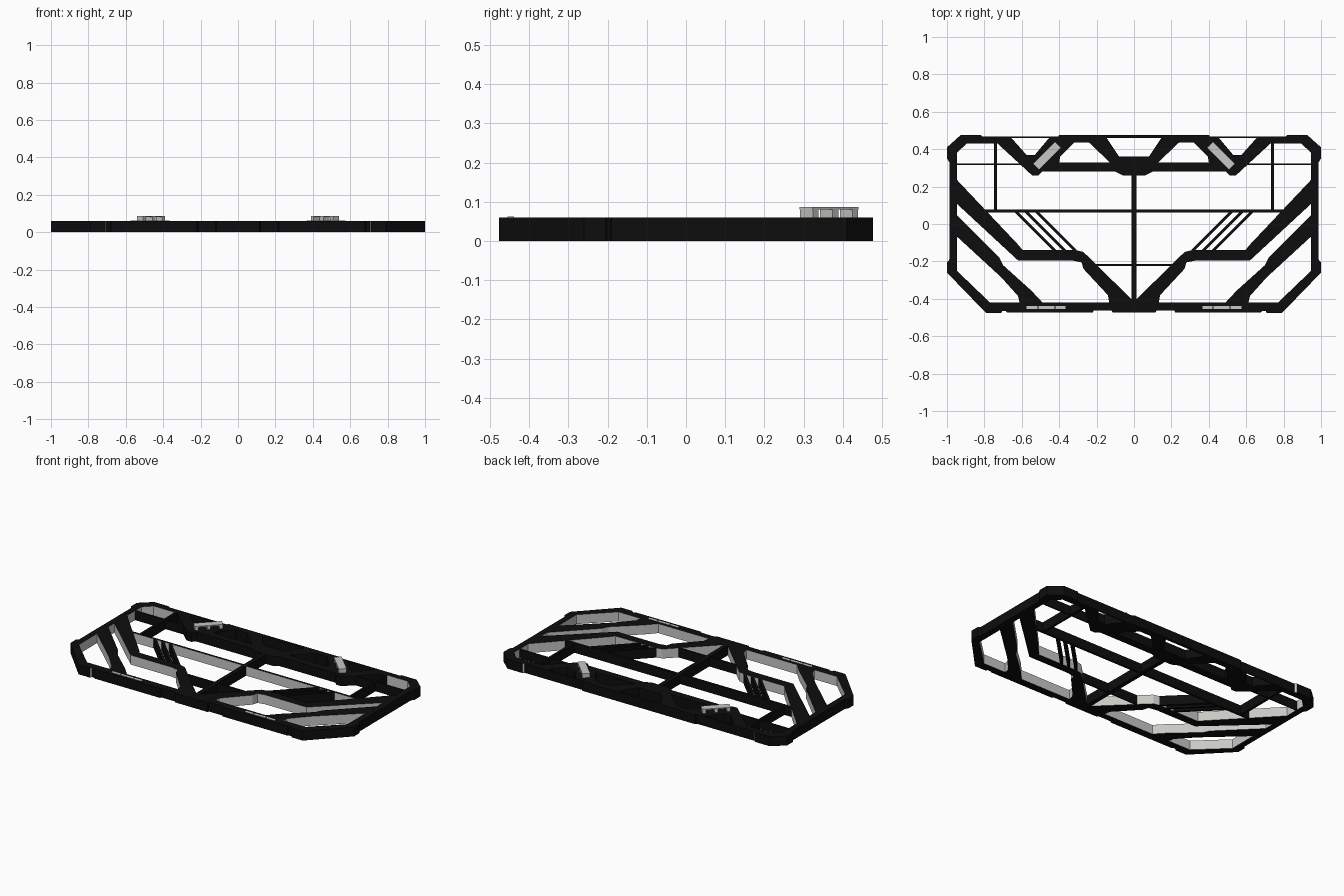
import bpy, bmesh, math
from mathutils import Vector

if "Cube" in bpy.data.objects:
    bpy.data.objects.remove(bpy.data.objects["Cube"])

H = 0.06  # frame thickness


def material(name, rgb):
    m = bpy.data.materials.new(name)
    m.diffuse_color = (*rgb, 1)
    m.use_nodes = True
    m.node_tree.nodes["Principled BSDF"].inputs["Base Color"].default_value = m.diffuse_color
    return m


BLACK = material("black metal", (0.004, 0.004, 0.004))
GREY = material("light grey", (0.58, 0.58, 0.56))


def finish(name, bm, grey_rule):
    """Colour faces by rule (normal, centre) and make the object."""
    bmesh.ops.recalc_face_normals(bm, faces=bm.faces)
    bm.normal_update()
    for f in bm.faces:
        f.material_index = int(grey_rule(f.normal, f.calc_center_median()))
    me = bpy.data.meshes.new(name)
    bm.to_mesh(me)
    bm.free()
    me.materials.append(BLACK)
    me.materials.append(GREY)
    ob = bpy.data.objects.new(name, me)
    bpy.context.collection.objects.link(ob)
    return ob


def never(n, c):
    return False


def always(n, c):
    return True


def walls(n, c):
    return abs(n.z) < 0.5


def prism(bm, pts, z0=0.0, z1=H):
    lo = [bm.verts.new((x, y, z0)) for x, y in pts]
    hi = [bm.verts.new((x, y, z1)) for x, y in pts]
    bm.faces.new(lo[::-1])
    bm.faces.new(hi)
    for i in range(len(pts)):
        j = (i + 1) % len(pts)
        bm.faces.new((lo[i], lo[j], hi[j], hi[i]))


def part(name, shapes, rule=never, z0=0.0, z1=H, mirror=True):
    """Prisms from outlines, mirrored over x = 0."""
    bm = bmesh.new()
    for pts in shapes:
        prism(bm, pts, z0, z1)
        if mirror:
            prism(bm, [(-x, y) for x, y in pts], z0, z1)
    return finish(name, bm, rule)


def strip(a, b, w):
    """Outline of a straight bar from a to b."""
    a, b = Vector(a), Vector(b)
    d = (b - a).normalized()
    n = Vector((-d.y, d.x)) * w / 2
    return [tuple(p) for p in (a + n, a - n, b - n, b + n)]


# Outer frame: matching outer and inner outlines of the right half
outer = [(0, .477), (.40, .477), (.405, .467), (.66, .467), (.81, .467), (.82, .477),
         (.925, .477), (1, .41), (1, .35), (.987, .33), (.987, -.19), (1, -.205),
         (1, -.26), (.79, -.477), (.71, -.477), (.705, -.465), (.685, -.465),
         (.68, -.472), (.22, -.472), (.215, -.462), (.12, -.462), (.115, -.472), (0, -.472)]
inner = [(0, .46), (.40, .46), (.405, .46), (.66, .46), (.73, .43), (.82, .43),
         (.895, .43), (.947, .38), (.947, .35), (.947, .33), (.947, -.19), (.947, -.205),
         (.947, -.25), (.77, -.42)] + [(x, -.42) for x, _ in outer[14:]]


def full(half):
    return half + [(-x, y) for x, y in half[-2:0:-1]]


bm = bmesh.new()
rings = [[bm.verts.new((x, y, z)) for x, y in full(h)]
         for h, z in ((outer, 0), (outer, H), (inner, H), (inner, 0))]
n = len(rings[0])
for k in range(4):
    a, b = rings[k], rings[(k + 1) % 4]
    for i in range(n):
        j = (i + 1) % n
        bm.faces.new((a[i], a[j], b[j], b[i]))
finish("outer_frame", bm,
       lambda n, c: abs(n.z) < .5 and n.x * c.x + n.y * c.y < 0
       and (abs(c.x) > .7 or c.y < 0))

# Truss along the back edge
part("back_truss", [
    [(.74, .44), (.66, .465), (.575, .37), (.53, .37), (.45, .465), (.32, .465),
     (.32, .435), (.395, .36), (.40, .33), (.40, .28), (.49, .28), (.51, .26), (.545, .26)],
    [(.40, .33), (.40, .28), (.10, .28), (.13, .33)],
    [(.32, .465), (.32, .435), (.24, .435), (.13, .33), (.10, .28), (.06, .26),
     (0, .26), (0, .36), (.08, .36), (.15, .465)]])

# Heavy zigzag ribs
part("zigzag_rib", [
    [(.96, .25), (.62, -.11), (.595, -.14), (.31, -.14), (.27, -.15), (0, -.415),
     (0, -.43), (.13, -.43), (.14, -.38), (.27, -.24), (.28, -.205), (.33, -.195),
     (.62, -.195), (.96, .12)]], walls)

# Outer slanted ribs
part("slanted_rib", [
    [(.96, .06), (.72, -.18), (.70, -.22), (.55, -.355), (.48, -.43), (.61, -.43),
     (.62, -.385), (.71, -.285), (.96, -.055)]], walls)

# Thin bars
part("centre_bar", [strip((0, .27), (0, -.43), .027)], mirror=False)
part("cross_bar", [strip((-.80, .07), (.80, .07), .015)],
     lambda n, c: n.y < -.5, mirror=False)
part("lower_cross_bar", [strip((-.21, -.22), (.21, -.22), .01)], mirror=False)
part("side_bars", [strip((.74, .435), (.74, .07), .016),
                   strip((.53, .32), (.95, .32), .008)])
part("diagonal_slats", [strip((.635 - k * .054, .07), (.42 - k * .054, -.145), .015)
                        for k in range(3)])

# Handles on the truss: three legs and a top plate
c = Vector((.465, .365))
d = Vector((-1, 1)).normalized()
part("handle_legs", [strip(c + d * (t - .01), c + d * (t + .01), .046)
                     for t in (-.072, 0, .072)], always, H, .08)
part("handle_top", [strip(c - d * .083, c + d * .083, .046)], always, .08, .087)

# Small inset plates on the front edge
part("front_plates", [strip((x0, -.447), (x1, -.447), .016)
                      for x0, x1 in ((.365, .42), (.425, .51), (.515, .575))],
     always, H - .002, H + .002)
